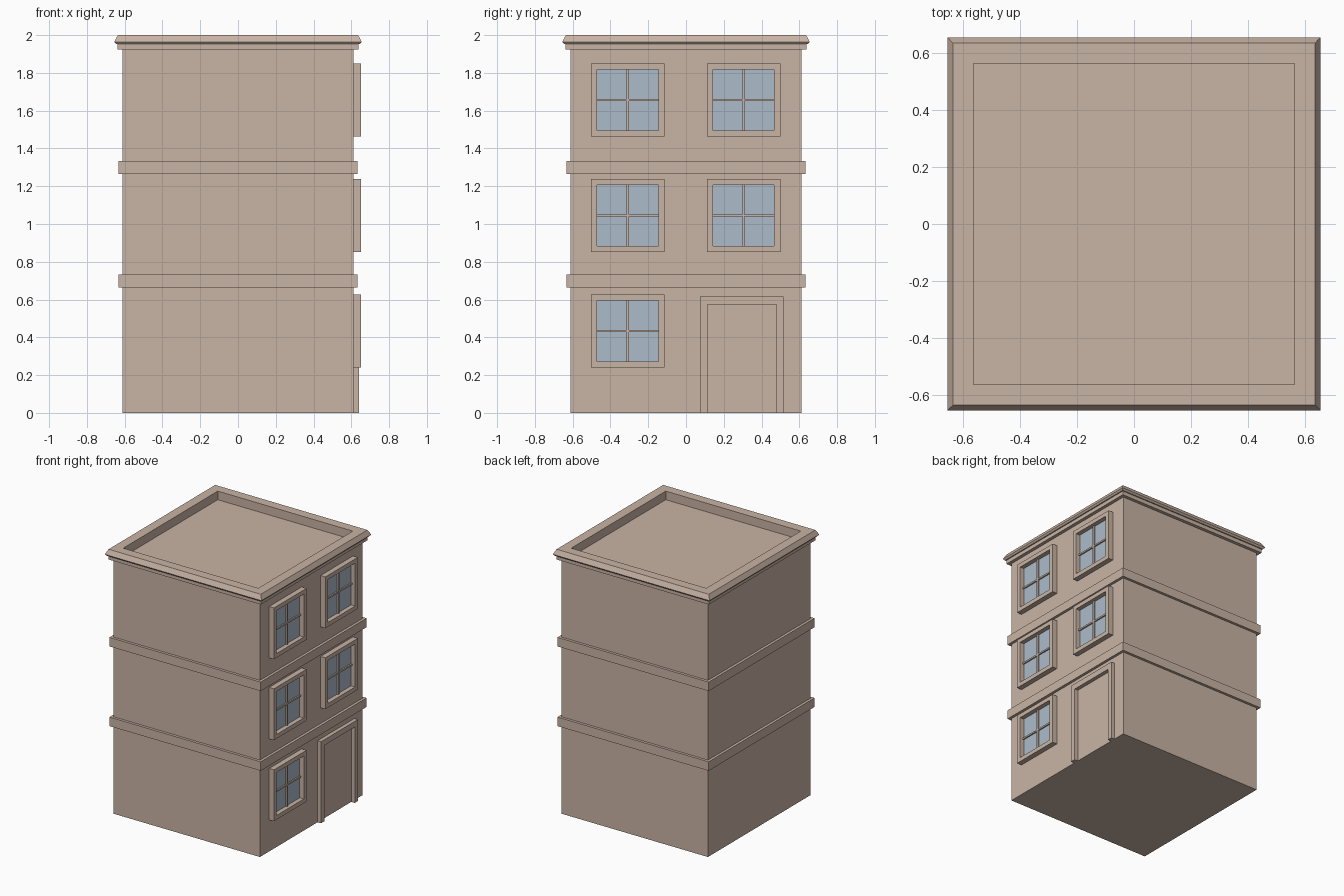
import bpy, bmesh

if "Cube" in bpy.data.objects:
    bpy.data.objects.remove(bpy.data.objects["Cube"])


def material(name, rgb):
    m = bpy.data.materials.new(name)
    m.diffuse_color = (*rgb, 1)
    m.use_nodes = True
    m.node_tree.nodes["Principled BSDF"].inputs["Base Color"].default_value = m.diffuse_color
    return m


STONE = material("beige_stone", (0.584, 0.456, 0.376))
GLASS = material("blue_glass", (0.413, 0.497, 0.584))


def finish(name, bm, mat):
    bmesh.ops.recalc_face_normals(bm, faces=bm.faces)
    me = bpy.data.meshes.new(name)
    bm.to_mesh(me)
    bm.free()
    me.materials.append(mat)
    ob = bpy.data.objects.new(name, me)
    bpy.context.collection.objects.link(ob)
    return ob


def square_stack(name, profile):
    """Closed solid from square rings given as (half width, z)."""
    bm = bmesh.new()
    rings = [[bm.verts.new((sx * r, sy * r, z))
              for sx, sy in ((-1, -1), (1, -1), (1, 1), (-1, 1))]
             for r, z in profile]
    for a, b in zip(rings, rings[1:]):
        for i in range(4):
            j = (i + 1) % 4
            bm.faces.new((a[i], a[j], b[j], b[i]))
    bm.faces.new(rings[0])
    bm.faces.new(rings[-1])
    return finish(name, bm, STONE)


def side_prism(name, outline, x0, x1, mat=STONE):
    """Extrude a y-z outline along x."""
    bm = bmesh.new()
    f = bm.faces.new([bm.verts.new((x0, y, z)) for y, z in outline])
    out = bmesh.ops.extrude_face_region(bm, geom=[f])["geom"]
    for v in out:
        if isinstance(v, bmesh.types.BMVert):
            v.co.x = x1
    return finish(name, bm, mat)


def rect(y, z, hy, hz):
    return [(y - hy, z - hz), (y + hy, z - hz), (y + hy, z + hz), (y - hy, z + hz)]


def window_frame(name, y, z, ho, hi, x0, x1):
    """Square ring standing off the wall."""
    bm = bmesh.new()
    loops = [[bm.verts.new((x, *p)) for p in rect(y, z, h, h)]
             for h, x in ((ho, x0), (ho, x1), (hi, x1), (hi, x0))]
    for k in range(4):
        a, b = loops[k], loops[(k + 1) % 4]
        for i in range(4):
            j = (i + 1) % 4
            bm.faces.new((a[i], a[j], b[j], b[i]))
    return finish(name, bm, STONE)


WALL = 0.612

# Walls, cornice and sunken flat roof as one stepped profile
square_stack("building_body", [
    (WALL, 0), (WALL, 1.923), (0.637, 1.923), (0.637, 1.952), (0.645, 1.952),
    (0.655, 1.964), (0.636, 2.0), (0.564, 2.0), (0.564, 1.935)])

# Floor bands
for i, z in enumerate((0.698, 1.3)):
    square_stack(f"floor_band_{i + 1}", [
        (0.605, z - 0.034), (0.632, z - 0.034), (0.632, z + 0.034), (0.605, z + 0.034)])

# Windows
for row, z in enumerate((0.433, 1.045, 1.656)):
    for col, y in enumerate((-0.308, 0.305)):
        if row == 0 and col == 1:
            continue  # the door is here
        tag = f"{row + 1}_{col + 1}"
        window_frame(f"window_frame_{tag}", y, z, 0.194, 0.162, WALL - 0.005, 0.652)
        side_prism(f"window_glass_{tag}", rect(y, z, 0.162, 0.162), WALL, 0.618, GLASS)
        side_prism(f"window_upright_{tag}", rect(y, z, 0.006, 0.162), WALL, 0.63)
        side_prism(f"window_crossbar_{tag}", rect(y, z, 0.162, 0.006), WALL, 0.628)

# Door surround
side_prism("door_surround", [
    (0.075, 0), (0.115, 0), (0.115, 0.573), (0.478, 0.573), (0.478, 0),
    (0.516, 0), (0.516, 0.616), (0.075, 0.616)], WALL - 0.005, 0.641)
